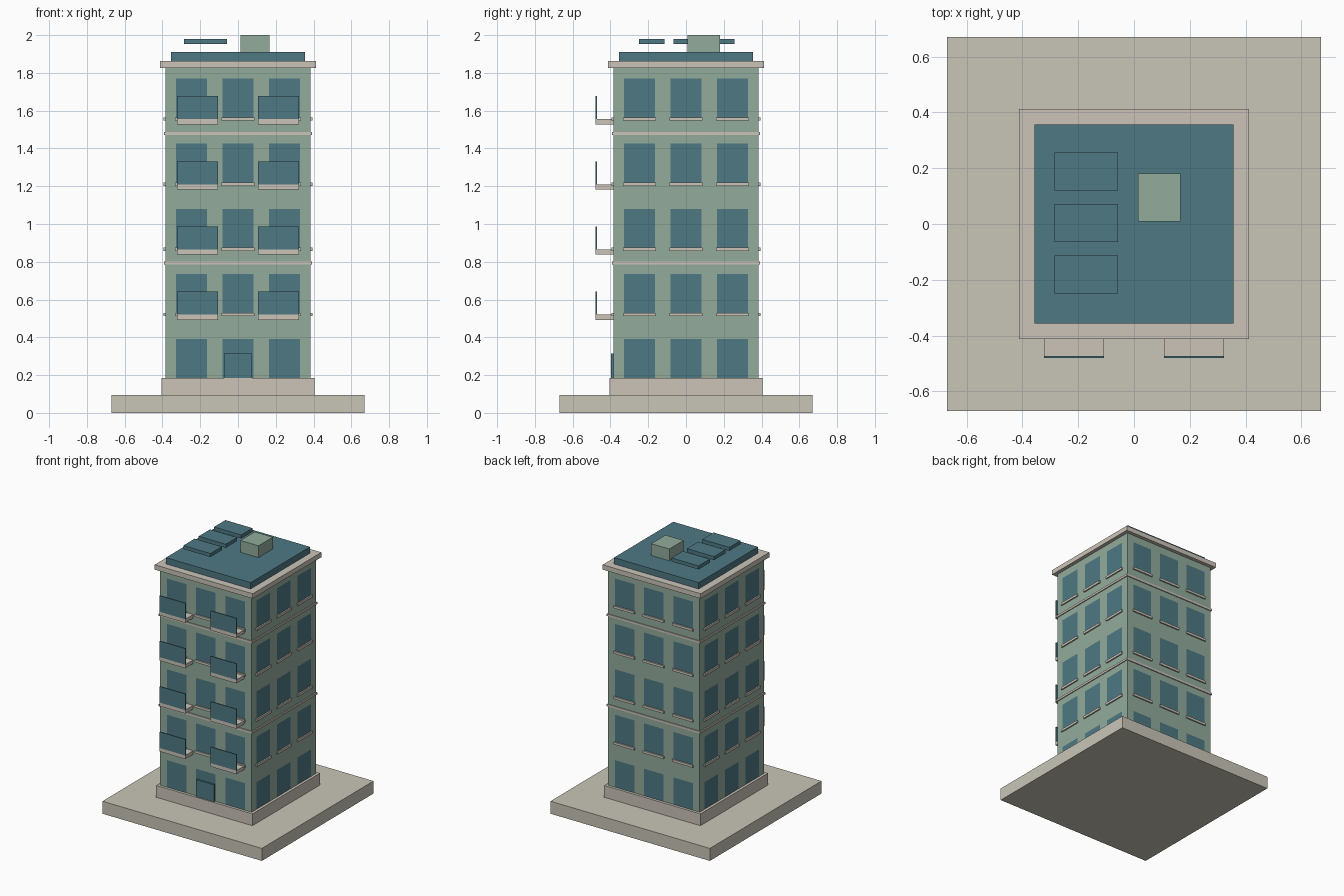
import bpy, bmesh, math
from mathutils import Matrix, Vector

if "Cube" in bpy.data.objects:
    bpy.data.objects.remove(bpy.data.objects["Cube"])


def material(name, rgb):
    def linear(c):
        c /= 255
        return c / 12.92 if c <= 0.04045 else ((c + 0.055) / 1.055) ** 2.4
    m = bpy.data.materials.new(name)
    m.diffuse_color = (*[linear(c) for c in rgb], 1)
    m.use_nodes = True
    m.node_tree.nodes["Principled BSDF"].inputs["Base Color"].default_value = m.diffuse_color
    return m


STONE = material("paving_stone", (201, 197, 184))
TRIM = material("pale_trim", (203, 196, 185))
WALL = material("sage_wall", (146, 171, 156))
TEAL = material("teal_glass", (78, 121, 131))


def finish(name, bm, *mats):
    me = bpy.data.meshes.new(name)
    bm.to_mesh(me)
    bm.free()
    for m in mats:
        me.materials.append(m)
    ob = bpy.data.objects.new(name, me)
    bpy.context.collection.objects.link(ob)
    return ob


def box(name, x, y, z, mat):
    """Box from (min, max) pairs on each axis."""
    lo, hi = Vector((x[0], y[0], z[0])), Vector((x[1], y[1], z[1]))
    bm = bmesh.new()
    bmesh.ops.create_cube(bm, size=1)
    for v in bm.verts:
        v.co = (lo + hi) / 2 + v.co * (hi - lo)
    return finish(name, bm, mat)


def slab(name, half, z, mat):
    return box(name, (-half, half), (-half, half), z, mat)


HALF, BASE, TOP = 0.385, 0.185, 1.825
FLOORS, STOREY, WIN_H = 5, 0.345, 0.205
WIN_X, WIN_HALF = (-0.246, 0, 0.246), 0.082

# ground, plinth, cornice and roof
slab("ground_slab", 0.67, (0, 0.095), STONE)
slab("plinth", 0.405, (0.095, BASE), TRIM)
slab("cornice", 0.412, (TOP, 1.862), TRIM)
slab("roof_deck", 0.356, (1.862, 1.91), TEAL)

# walls: each side is a grid whose window cells are glass
cols = [-HALF] + [x + s * WIN_HALF for x in WIN_X for s in (-1, 1)] + [HALF]
rows = [BASE + i * STOREY + h for i in range(FLOORS) for h in (0, WIN_H)] + [TOP]
bm = bmesh.new()
for side in range(4):
    turn = Matrix.Rotation(side * math.pi / 2, 3, 'Z')
    grid = [[bm.verts.new(turn @ Vector((x, -HALF, z))) for x in cols] for z in rows]
    for r in range(len(rows) - 1):
        for c in range(len(cols) - 1):
            f = bm.faces.new((grid[r][c], grid[r][c + 1], grid[r + 1][c + 1], grid[r + 1][c]))
            f.material_index = int(r % 2 == 0 and c % 2 == 1)
bmesh.ops.remove_doubles(bm, verts=bm.verts, dist=1e-4)
finish("walls", bm, WALL, TEAL)

# string courses
for z in (0.793, 1.479):
    slab("string_course", 0.392, (z - 0.008, z + 0.008), TRIM)

# sills on every upper floor and side
for side in range(4):
    for i in range(1, FLOORS):
        for x in WIN_X:
            z = BASE + i * STOREY
            sill = box("window_sill", (x - 0.087, x + 0.087), (-0.395, -0.38),
                       (z - 0.018, z), TRIM)
            sill.data.transform(Matrix.Rotation(side * math.pi / 2, 4, 'Z'))

# balconies on the front
for i in range(1, FLOORS):
    z = BASE + i * STOREY
    for x in (-0.215, 0.215):
        span = (x - 0.108, x + 0.108)
        box("balcony_floor", span, (-0.48, -0.38), (z - 0.037, z - 0.01), TRIM)
        box("balcony_screen", span, (-0.48, -0.472), (z - 0.01, z + 0.112), TEAL)

# entrance door
box("door", (-0.075, 0.075), (-0.398, -0.38), (BASE, 0.315), TEAL)

# rooftop stair box and raised panels
box("stair_box", (0.014, 0.166), (0.009, 0.181), (1.91, 2.0), WALL)
for y in (-0.181, 0.003, 0.188):
    box("roof_panel", (-0.285, -0.057), (y - 0.068, y + 0.068), (1.953, 1.98), TEAL)
